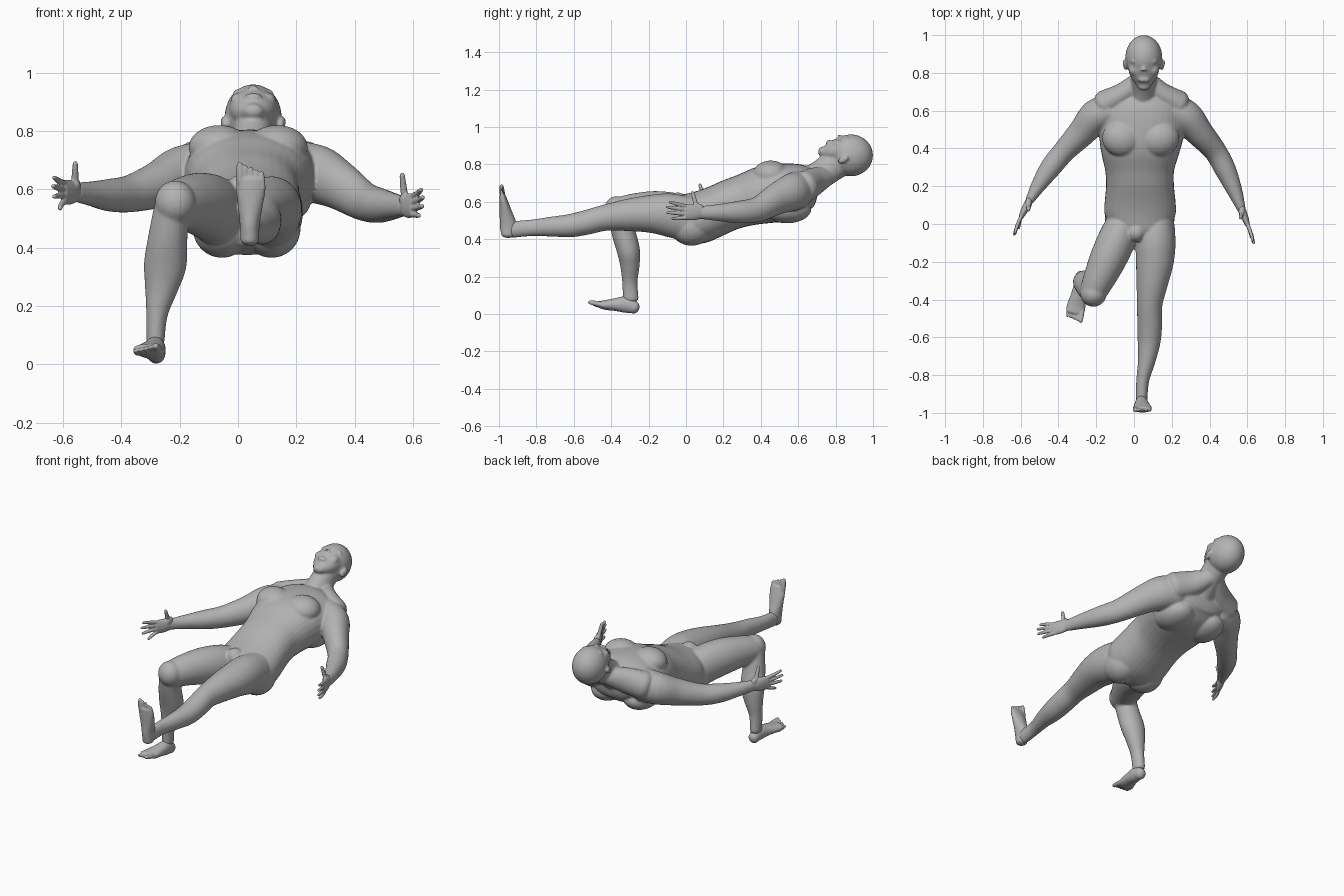
import bpy, bmesh, math
from mathutils import Vector, Matrix

skin = bpy.data.materials.new("grey_skin")
skin.diffuse_color = (0.45, 0.45, 0.45, 1)
X, Y, Z = Vector((1, 0, 0)), Vector((0, 1, 0)), Vector((0, 0, 1))


def spline(rows, t):
    """Catmull-Rom sample of a list of rows."""
    i = min(int(t), len(rows) - 2)
    f = t - i
    p = [rows[max(0, min(len(rows) - 1, i + k))] for k in (-1, 0, 1, 2)]
    return [0.5 * (2 * b + (c - a) * f + (2 * a - 5 * b + 4 * c - d) * f * f
                   + (3 * b - a - 3 * c + d) * f ** 3) for a, b, c, d in zip(*p)]


def loft(bm, rows, up=Z, axis=None, cap=0.7, power=2.0, steps=5, sides=32):
    """Rounded tube; each row is x, y, z, half width, half depth."""
    n = (len(rows) - 1) * steps
    pts = [spline(rows, i / steps) for i in range(n + 1)]
    rings = []
    for i, p in enumerate(pts):
        t = axis or (Vector(pts[min(i + 1, n)][:3]) - Vector(pts[max(i - 1, 0)][:3])).normalized()
        u = (up - t * up.dot(t)).normalized()
        ends = [(0, 1)]
        if i in (0, n):
            s = -1 if i == 0 else 1
            ends = [(s * math.sin(a) * cap * min(p[3:]), math.cos(a)) for a in (0, 0.4, 0.8, 1.15, 1.45)]
            ends = ends[::-1] if i == 0 else ends
        for off, k in ends:
            rings.append((Vector(p[:3]) + t * off, t.cross(u), u, p[3] * k, p[4] * k))
    loops = []
    for c, s, u, a, b in rings:
        ring = []
        for j in range(sides):
            ca, sa = math.cos(math.tau * j / sides), math.sin(math.tau * j / sides)
            ring.append(bm.verts.new(c + s * a * math.copysign(abs(ca) ** (2 / power), ca)
                                     + u * b * math.copysign(abs(sa) ** (2 / power), sa)))
        loops.append(ring)
    for r, q in zip(loops, loops[1:]):
        for j in range(sides):
            bm.faces.new((r[j], r[(j + 1) % sides], q[(j + 1) % sides], q[j]))
    bm.faces.new(loops[0][::-1])
    bm.faces.new(loops[-1])


def ball(bm, c, r, tilt=0, turn=0):
    m = (Matrix.Translation(c) @ Matrix.Rotation(turn, 4, 'Z') @ Matrix.Rotation(tilt, 4, 'X')
         @ Matrix.Diagonal((*r, 1)))
    bmesh.ops.create_uvsphere(bm, u_segments=28, v_segments=18, radius=1, matrix=m)


def finish(name, bm, voxel, rounds):
    """Fuse the overlapping volumes into one smooth skin."""
    bmesh.ops.recalc_face_normals(bm, faces=bm.faces)
    me = bpy.data.meshes.new(name)
    bm.to_mesh(me)
    bm.free()
    ob = bpy.data.objects.new(name, me)
    bpy.context.collection.objects.link(ob)
    me.materials.append(skin)
    r = ob.modifiers.new("fuse", 'REMESH')
    r.mode, r.voxel_size, r.use_smooth_shade = 'VOXEL', voxel, True
    s = ob.modifiers.new("soften", 'SMOOTH')
    s.factor, s.iterations = 0.5, rounds


body = bmesh.new()
# torso, from y, left x, right x, bottom z, top z
torso = [(-.03, -.12, .19, .40, .635), (.05, -.155, .22, .375, .655), (.12, -.155, .22, .385, .68),
         (.2, -.148, .212, .42, .715), (.28, -.152, .212, .455, .745), (.36, -.17, .235, .475, .78),
         (.44, -.182, .258, .485, .8), (.53, -.18, .27, .495, .805), (.61, -.16, .26, .52, .80),
         (.665, -.11, .21, .56, .785)]
loft(body, [((a + b) / 2, y, (lo + hi) / 2, (b - a) / 2, (hi - lo) / 2) for y, a, b, lo, hi in torso],
     axis=Y, power=2.25, cap=.35)
# chest, buttocks, shoulder blades, collar slopes
for s in (-1, 1):
    ball(body, (.035 + s * .1, .45, .745), (.105, .095, .075), .1, s * .25)
    ball(body, (.03 + s * .085, .03, .465), (.1, .115, .1))
    ball(body, (.04 + s * .11, .54, .56), (.1, .13, .075))
    loft(body, [(.05 + s * .02, .76, .74, .05, .05), (.045 + s * .1, .69, .71, .06, .075),
                (.04 + s * .19, .635, .68, .075, .085)])
ball(body, (.01, -.045, .6), (.05, .05, .05))
# neck and head
loft(body, [(.045, .64, .69, .085, .085), (.05, .72, .745, .07, .078), (.052, .8, .80, .068, .08),
            (.052, .86, .83, .07, .08)])
ball(body, (.052, .882, .848), (.098, .118, .112))
loft(body, [(.052, .735, .865, .04, .03), (.052, .775, .87, .068, .055), (.052, .825, .875, .084, .07),
            (.052, .88, .88, .085, .068)], axis=Y)
ball(body, (.052, .728, .868), (.034, .022, .026))                      # chin
ball(body, (.052, .764, .918), (.03, .016, .012))                       # lips
loft(body, [(.052, .855, .938, .009, .01), (.052, .825, .945, .012, .012),
            (.052, .805, .948, .018, .014)], axis=Y)                    # nose
for s in (-1, 1):
    ball(body, (.052 + s * .036, .864, .932), (.035, .013, .015), 0, -s * .1)    # brow
    ball(body, (.052 + s * .05, .815, .905), (.028, .03, .026))                  # cheek
    ball(body, (.052 + s * .1, .84, .826), (.01, .032, .02), .5, -s * .25)       # ear
# arms
loft(body, [(.2, .6, .665, .09, .1), (.275, .565, .65, .09, .1), (.345, .485, .615, .075, .085),
            (.43, .385, .56, .06, .068), (.485, .285, .545, .056, .06), (.535, .17, .542, .04, .045),
            (.57, .075, .542, .022, .034)])
loft(body, [(-.12, .6, .665, .09, .1), (-.2, .57, .65, .09, .095), (-.275, .485, .615, .075, .08),
            (-.37, .385, .585, .06, .064), (-.44, .3, .58, .056, .056), (-.505, .205, .585, .04, .042),
            (-.555, .12, .59, .022, .034)])
# straight leg
loft(body, [(.12, .0, .51, .095, .12), (.115, -.1, .53, .105, .115), (.11, -.2, .535, .1, .1),
            (.095, -.32, .528, .083, .085), (.083, -.43, .515, .067, .07), (.083, -.53, .49, .066, .066),
            (.08, -.62, .472, .061, .062), (.068, -.72, .467, .047, .053), (.046, -.83, .46, .034, .044),
            (.04, -.93, .452, .031, .045)])
# bent thigh, then shin
loft(body, [(-.06, .0, .51, .09, .115), (-.09, -.08, .535, .1, .115), (-.135, -.18, .55, .098, .107),
            (-.18, -.28, .552, .086, .092), (-.215, -.355, .545, .073, .08)])
ball(body, (-.215, -.37, .555), (.07, .068, .075))
loft(body, [(-.225, -.355, .54, .062, .065), (-.24, -.335, .44, .067, .064), (-.25, -.308, .34, .073, .062),
            (-.263, -.3, .26, .057, .052), (-.278, -.3, .17, .037, .041), (-.283, -.295, .08, .031, .042)], up=Y)
finish("body", body, .0065, 6)


def digit(bm, a, b, r, bend=(0, 0, 0)):
    m = (Vector(a) + Vector(b)) / 2 + Vector(bend)
    loft(bm, [(*a, r, r), (*m, r * .95, r * .95), (*b, r * .75, r * .75)], sides=12, cap=1)


# hands: wrist, knuckle centre, four fingertips, thumb root and tip
hands = {
    "left_hand": ((.565, .09, .542), (.6, .0, .545),
                  [(.628, -.085, .598), (.634, -.1, .572), (.632, -.098, .542), (.62, -.07, .51)],
                  (.573, .06, .56), (.563, .035, .648)),
    "right_hand": ((-.55, .13, .59), (-.597, .04, .59),
                   [(-.63, -.045, .64), (-.634, -.055, .61), (-.63, -.05, .575), (-.61, -.02, .535)],
                   (-.56, .105, .61), (-.558, .075, .688))}
for name, (wrist, knuckle, tips, root, tip) in hands.items():
    bm = bmesh.new()
    w, k = Vector(wrist), Vector(knuckle)
    loft(bm, [(*w, .02, .031), (*w.lerp(k, .5), .02, .042), (*k, .014, .042)])
    for i, t in enumerate(tips):
        digit(bm, k + Z * (.031 - .021 * i), t, .0105, (.003 if k.x > 0 else -.003, 0, 0))
    digit(bm, root, tip, .0125)
    ball(bm, w.lerp(Vector(root), .8) + Z * .008, (.018, .03, .025))
    finish(name, bm, .004, 3)

# raised foot
bm = bmesh.new()
loft(bm, [(.04, -.953, .425, .031, .036), (.04, -.952, .48, .034, .044), (.042, -.963, .54, .042, .034),
          (.044, -.974, .595, .05, .024), (.044, -.982, .635, .049, .016)], up=Y, cap=.6)
for i in range(5):
    x = .008 + .019 * i
    digit(bm, (x, -.98, .625 - .006 * i), (x - .002, -.986, .682 - .006 * i - .004 * (i > 2)),
          .015 if i == 0 else .0105)
finish("left_foot", bm, .0045, 3)

# planted foot
bm = bmesh.new()
loft(bm, [(-.28, -.277, .035, .031, .034), (-.283, -.32, .05, .035, .044), (-.293, -.38, .05, .042, .034),
          (-.305, -.43, .048, .049, .026), (-.312, -.465, .052, .049, .018)], cap=.9)
for i in range(5):
    x = -.276 - .0175 * i
    digit(bm, (x, -.455 + .006 * i, .052 - .003 * i), (x - .006, -.513 + .007 * i, .062 - .004 * i),
          .015 if i == 0 else .0105)
finish("right_foot", bm, .0045, 3)
